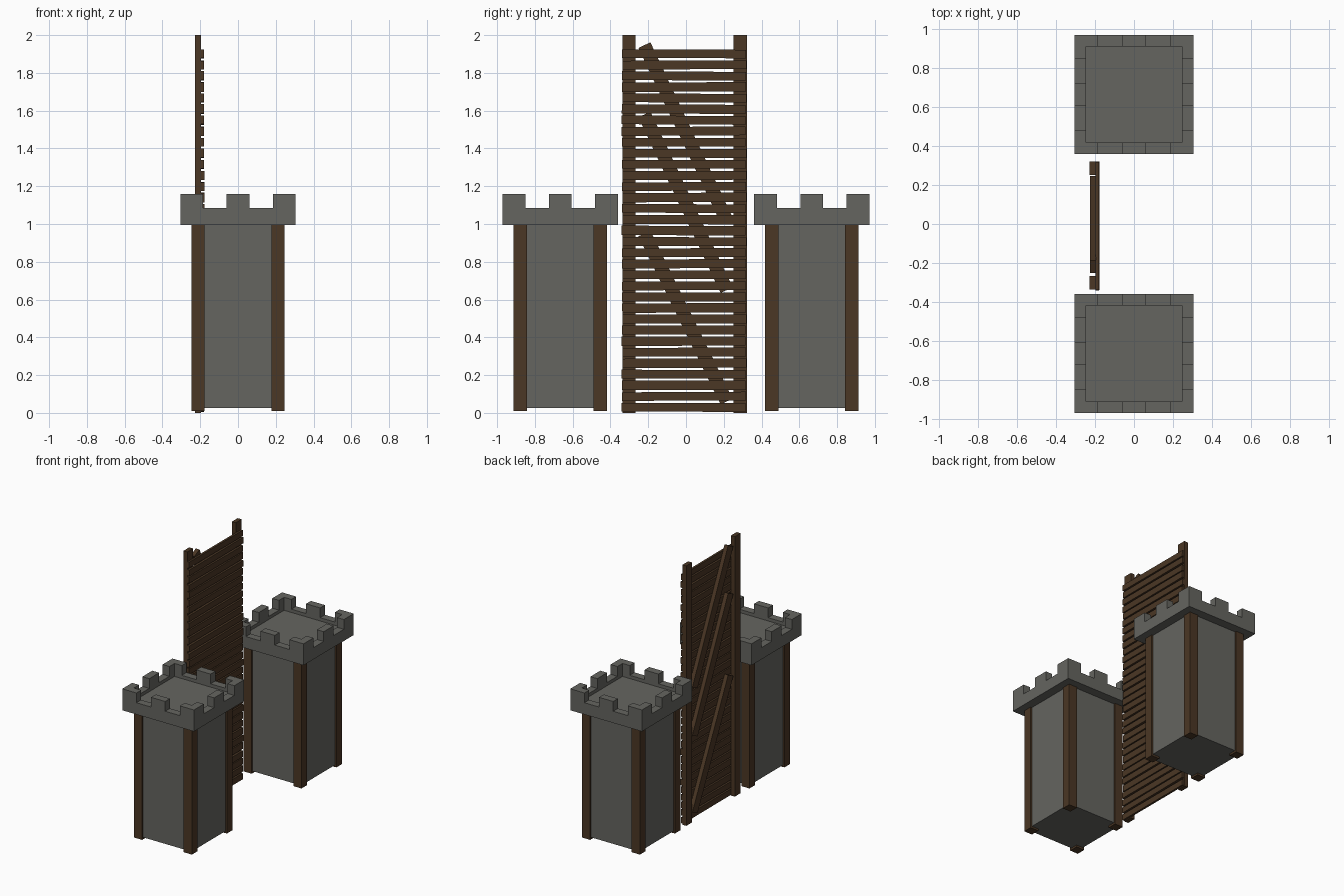
import bpy, bmesh, math, random
from mathutils import Matrix, Vector

if "Cube" in bpy.data.objects:
    bpy.data.objects.remove(bpy.data.objects["Cube"])

random.seed(4)

def material(name, rgb):
    m = bpy.data.materials.new(name)
    m.diffuse_color = (*rgb, 1)
    m.use_nodes = True
    m.node_tree.nodes["Principled BSDF"].inputs["Base Color"].default_value = m.diffuse_color
    return m

STONE = material("grey stone", (0.130, 0.130, 0.117))
WOOD = material("dark wood", (0.070, 0.038, 0.018))

def finish(name, bm, mat):
    bmesh.ops.recalc_face_normals(bm, faces=bm.faces[:])
    me = bpy.data.meshes.new(name)
    bm.to_mesh(me)
    bm.free()
    me.materials.append(mat)
    ob = bpy.data.objects.new(name, me)
    bpy.context.collection.objects.link(ob)
    return ob

def box(name, lo, hi, mat, tilt=0.0):
    """Box between two corners, optionally turned about the x axis."""
    lo, hi = Vector(lo), Vector(hi)
    bm = bmesh.new()
    bmesh.ops.create_cube(bm, size=1, matrix=Matrix.Translation((lo + hi) / 2)
                          @ Matrix.Rotation(tilt, 4, 'X')
                          @ Matrix.Diagonal((*(hi - lo), 1)))
    return finish(name, bm, mat)

def battlement(name, cy):
    """Slab with a raised rim, and merlons at corners and mid-sides."""
    cuts = [-0.305, -0.247, -0.185, -0.06, 0.06, 0.185, 0.247, 0.305]
    n = len(cuts) - 1
    bm = bmesh.new()
    v = [[bm.verts.new((x, cy + y, 0.995)) for y in cuts] for x in cuts]
    for i in range(n):
        for j in range(n):
            bm.faces.new((v[i][j], v[i + 1][j], v[i + 1][j + 1], v[i][j + 1]))

    def raise_faces(faces, z):
        new = bmesh.ops.extrude_face_region(bm, geom=faces)["geom"]
        for g in new:
            if isinstance(g, bmesh.types.BMVert):
                g.co.z = z

    def top_faces(z, rule):
        found = []
        for f in bm.faces:
            if all(abs(w.co.z - z) < 1e-4 for w in f.verts):
                c = f.calc_center_median()
                if rule(abs(c.x), abs(c.y - cy)):
                    found.append(f)
        return found

    solid = lambda a: a < 0.06 or a > 0.185
    raise_faces(bm.faces[:], 1.06)
    raise_faces(top_faces(1.06, lambda a, b: max(a, b) > 0.247), 1.085)
    raise_faces(top_faces(1.085, lambda a, b: solid(a) and solid(b)), 1.16)
    return finish(name, bm, STONE)

# Two stone towers with timber corner posts
for side, cy in (("near", -0.666), ("far", 0.666)):
    box(side + "_tower_wall", (-0.235, cy - 0.235, 0.025), (0.235, cy + 0.235, 1.0), STONE)
    battlement(side + "_tower_battlement", cy)
    for sx in (-1, 1):
        for sy in (-1, 1):
            x, y = sx * 0.212, cy + sy * 0.212
            box(side + "_tower_post", (x - 0.035, y - 0.035, 0.01),
                (x + 0.035, y + 0.035, 1.0), WOOD)

# Gate uprights
for y in (-0.302, 0.287):
    box("gate_upright", (-0.228, y - 0.035, 0), (-0.195, y + 0.035, 2.0), WOOD)

# Gate planks, laid a little unevenly
COUNT, PITCH = 33, 1.93 / 33
for i in range(COUNT):
    z = (i + 0.5) * PITCH
    h = random.uniform(0.045, 0.05) / 2
    shift = random.uniform(-0.003, 0.003)
    tilt = random.uniform(-0.006, 0.006)
    box("gate_plank", (-0.197, -0.338 + shift, z - h),
        (-0.179 + random.uniform(-0.002, 0.002), 0.318 + shift, z + h), WOOD, tilt)

# Three parallel diagonal braces behind the planks
for top, bottom in ((1.947, 1.02), (1.58, 0.65), (0.95, 0.06)):
    a, b = Vector((0, -0.22, top)), Vector((0, 0.215, bottom))
    mid, d = (a + b) / 2, a - b
    half = d.length / 2
    box("gate_brace", (-0.227, mid.y - 0.035, mid.z - half),
        (-0.196, mid.y + 0.035, mid.z + half), WOOD, math.atan2(-d.y, d.z))
